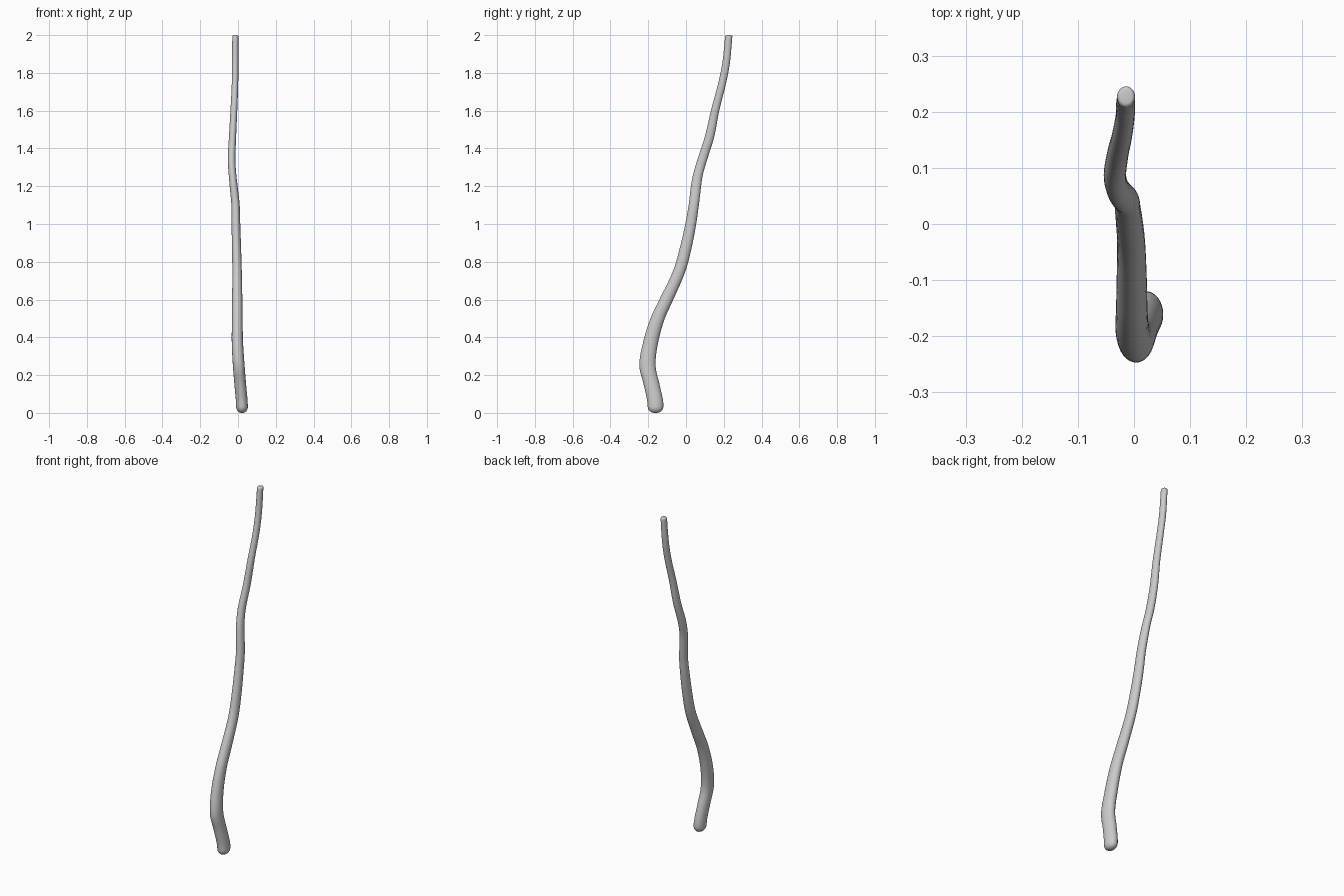
import bpy, bmesh, math

if "Cube" in bpy.data.objects:
    bpy.data.objects.remove(bpy.data.objects["Cube"])

# Stick stations: z, centre x, centre y, half-width in x, half-width in y
stations = [
    (0.00, 0.022, -0.161, 0.031, 0.041), (0.06, 0.020, -0.163, 0.031, 0.042),
    (0.15, 0.012, -0.182, 0.031, 0.042), (0.25, 0.004, -0.204, 0.031, 0.043),
    (0.37, -0.003, -0.188, 0.030, 0.040), (0.50, -0.004, -0.150, 0.028, 0.038),
    (0.60, -0.004, -0.104, 0.027, 0.037), (0.75, -0.005, -0.036, 0.025, 0.033),
    (0.88, -0.008, 0.000, 0.024, 0.031), (1.00, -0.011, 0.025, 0.023, 0.029),
    (1.10, -0.013, 0.041, 0.022, 0.027), (1.20, -0.023, 0.053, 0.021, 0.027),
    (1.26, -0.029, 0.063, 0.020, 0.026), (1.34, -0.034, 0.086, 0.020, 0.026),
    (1.46, -0.029, 0.124, 0.019, 0.025), (1.60, -0.022, 0.154, 0.018, 0.022),
    (1.74, -0.016, 0.190, 0.017, 0.021), (1.85, -0.015, 0.212, 0.017, 0.020),
    (2.00, -0.014, 0.227, 0.016, 0.019),
]


def sample(z):
    """Smooth interpolation through the stations (finite-difference Hermite)."""
    i = 0
    while i < len(stations) - 2 and z > stations[i + 1][0]:
        i += 1
    a, b = stations[i], stations[i + 1]
    p, n = stations[max(i - 1, 0)], stations[min(i + 2, len(stations) - 1)]
    h = b[0] - a[0]
    t = (z - a[0]) / h
    out = []
    for k in range(1, 5):
        ma = (b[k] - p[k]) / (b[0] - p[0]) * h
        mb = (n[k] - a[k]) / (n[0] - a[0]) * h
        out.append((2*t**3 - 3*t**2 + 1) * a[k] + (t**3 - 2*t**2 + t) * ma
                   + (3*t**2 - 2*t**3) * b[k] + (t**3 - t**2) * mb)
    return out


# Ring heights and widths: rounded foot, long shaft, blunt softened tip
FOOT, TIP = 0.035, 0.008
rings = []
for i in range(1, 7):
    a = i / 7 * math.pi / 2
    rings.append((FOOT * (1 - math.cos(a)), math.sin(a) ** 0.8))
for i in range(101):
    rings.append((FOOT + (2 - FOOT - TIP) * i / 100, 1))
for i in range(1, 5):
    a = i / 4 * math.pi / 2
    rings.append((2 - TIP + TIP * math.sin(a), 1 - 0.4 * (1 - math.cos(a))))

# Loft the stick
SIDES = 32
bm = bmesh.new()
loops = []
for z, s in rings:
    cx, cy, rx, ry = sample(z)
    loops.append([bm.verts.new((cx + rx * s * math.cos(2 * math.pi * j / SIDES),
                                cy + ry * s * math.sin(2 * math.pi * j / SIDES), z))
                  for j in range(SIDES)])
for lo, hi in zip(loops, loops[1:]):
    for j in range(SIDES):
        k = (j + 1) % SIDES
        bm.faces.new((lo[j], lo[k], hi[k], hi[j]))

# Close the foot with a pole and the tip with a flat cap
x, y, _, _ = sample(0)
pole = bm.verts.new((x, y, 0))
for j in range(SIDES):
    bm.faces.new((pole, loops[0][(j + 1) % SIDES], loops[0][j]))
bm.faces.new(loops[-1])
bmesh.ops.recalc_face_normals(bm, faces=bm.faces)

mesh = bpy.data.meshes.new("wooden_stick")
bm.to_mesh(mesh)
bm.free()
stick = bpy.data.objects.new("wooden_stick", mesh)
bpy.context.collection.objects.link(stick)
for p in mesh.polygons:
    p.use_smooth = True
